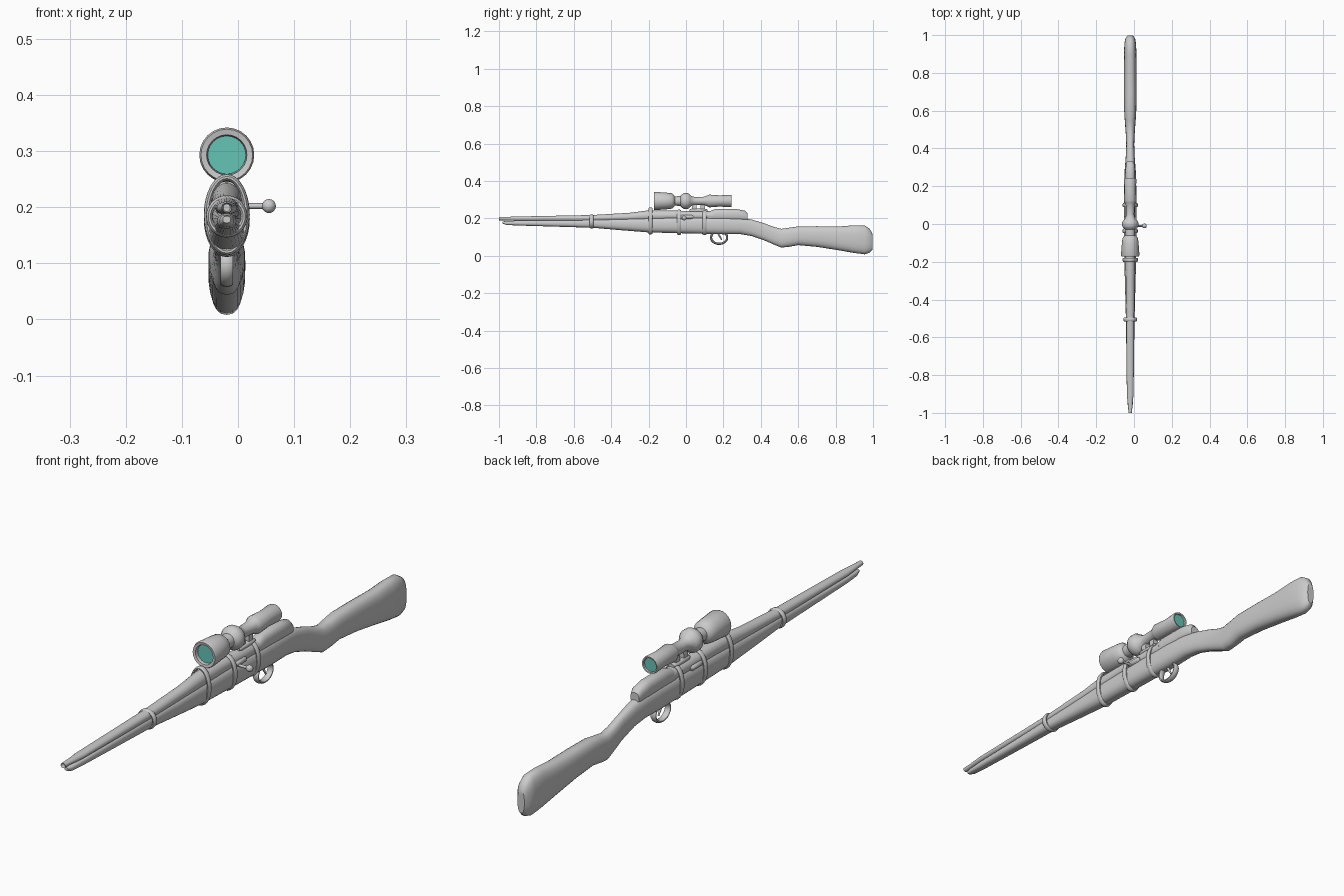
import bpy, bmesh, math
from mathutils import Vector, Matrix

cube = bpy.data.objects.get("Cube")
if cube:
    bpy.data.objects.remove(cube)

CX = -0.02          # centre line of the rifle
SCOPE_Z = 0.293


def material(name, colour):
    m = bpy.data.materials.new(name)
    m.use_nodes = True
    m.diffuse_color = colour
    m.node_tree.nodes["Principled BSDF"].inputs["Base Color"].default_value = colour
    return m


GREY = material("light grey", (0.6, 0.6, 0.6, 1))
TEAL = material("teal glass", (0.13, 0.55, 0.47, 1))


def finish(name, bm, mat=GREY, angle=40):
    bmesh.ops.recalc_face_normals(bm, faces=bm.faces)
    mesh = bpy.data.meshes.new(name)
    bm.to_mesh(mesh)
    bm.free()
    mesh.materials.append(mat)
    obj = bpy.data.objects.new(name, mesh)
    bpy.context.collection.objects.link(obj)
    bpy.ops.object.select_all(action='DESELECT')
    bpy.context.view_layer.objects.active = obj
    obj.select_set(True)
    bpy.ops.object.shade_smooth_by_angle(angle=math.radians(angle))
    return obj


def skin(bm, rings, closed=False):
    n = len(rings[0])
    pairs = list(zip(rings, rings[1:]))
    if closed:
        pairs.append((rings[-1], rings[0]))
    for a, b in pairs:
        for i in range(n):
            j = (i + 1) % n
            bm.faces.new((a[i], a[j], b[j], b[i]))
    if not closed:
        bm.faces.new(rings[0])
        bm.faces.new(rings[-1])


def loft(name, stations, power=0.85, sides=24):
    """Stations are (y, bottom, top, half width), joined by rounded sections."""
    bm = bmesh.new()
    rings = []
    for y, low, high, half in stations:
        ring = []
        for i in range(sides):
            a = math.tau * i / sides
            c, s = math.cos(a), math.sin(a)
            x = math.copysign(abs(c) ** power, c) * half
            z = math.copysign(abs(s) ** power, s) * (high - low) / 2
            ring.append(bm.verts.new((CX + x, y, (low + high) / 2 + z)))
        rings.append(ring)
    skin(bm, rings)
    return finish(name, bm)


def turned(name, profile, z, mat=GREY, sides=24):
    """Profile points are (y, radius), turned about a lengthwise axis."""
    bm = bmesh.new()
    rings = [[bm.verts.new((CX + r * math.cos(math.tau * i / sides), y,
                            z + r * math.sin(math.tau * i / sides)))
              for i in range(sides)] for y, r in profile]
    skin(bm, rings)
    return finish(name, bm, mat)


def hoop(name, centre, u, v, ru, rv, thick, wide, sides=32):
    """Rounded hoop in the plane of u and v, wide along the hoop's axis."""
    bm = bmesh.new()
    axis = u.cross(v)
    rings = []
    for i in range(sides):
        a = math.tau * i / sides
        out = u * math.cos(a) + v * math.sin(a)
        mid = centre + u * ru * math.cos(a) + v * rv * math.sin(a)
        rings.append([bm.verts.new(mid + out * thick * math.cos(t) + axis * wide * math.sin(t))
                      for t in (math.tau * k / 10 for k in range(10))])
    skin(bm, rings, closed=True)
    return finish(name, bm)


X, Y, Z = Vector((1, 0, 0)), Vector((0, 1, 0)), Vector((0, 0, 1))

# Wooden stock, from the fore end to the butt
loft("stock", [
    (-0.98, .172, .184, .007), (-0.96, .165, .186, .013), (-0.9, .162, .188, .017),
    (-0.7, .156, .191, .02), (-0.5, .15, .196, .023), (-0.35, .137, .2, .027),
    (-0.2, .125, .207, .031), (0, .12, .21, .033), (0.2, .115, .21, .032),
    (0.29, .116, .205, .029), (0.35, .106, .194, .024), (0.42, .082, .173, .021),
    (0.47, .06, .154, .023), (0.51, .044, .144, .026), (0.55, .048, .15, .029),
    (0.6, .057, .157, .032), (0.7, .048, .158, .033), (0.82, .029, .157, .033),
    (0.9, .015, .163, .033), (0.955, .008, .162, .031), (0.982, .016, .145, .026),
    (0.998, .032, .115, .014)], power=0.8)

# Barrel with a bored muzzle, and the action above the stock
loft("barrel", [
    (-0.985, .192, .206, .006), (-1, .19, .208, .009), (-0.96, .189, .208, .012),
    (-0.9, .187, .21, .018), (-0.5, .183, .218, .021), (-0.3, .185, .23, .023),
    (-0.2, .185, .243, .026), (-0.1, .19, .242, .026), (0.15, .19, .238, .026)], power=1)
loft("receiver", [
    (0.1, .19, .228, .02), (0.125, .185, .238, .025), (0.16, .185, .251, .026),
    (0.27, .185, .25, .026), (0.315, .185, .241, .023), (0.33, .185, .225, .018)])

# Bands around barrel and stock
for name, y, low, high, half in (("front", -0.505, .148, .219, .031), ("middle", -0.19, .116, .257, .035),
                                 ("action", -0.037, .113, .245, .035), ("rear", 0.1, .113, .245, .035)):
    hoop(name + "_band", Vector((CX, y, (low + high) / 2)), X, Z,
         half, (high - low) / 2 - .004, .006, .011)

# Trigger and its guard
hoop("trigger_guard", Vector((CX, 0.177, .098)), Y, Z, .043, .034, .006, .012)
bm = bmesh.new()
bmesh.ops.create_cone(bm, cap_ends=True, segments=10, radius1=.003, radius2=.006, depth=.045,
                      matrix=Matrix.Translation((CX, 0.18, .105)) @ Matrix.Rotation(.5, 4, 'X'))
finish("trigger", bm)

# Bolt body, handle and knob on the left side
loft("bolt", [(-0.03, .2, .218, .028), (-0.02, .194, .222, .034),
              (0.03, .194, .222, .034), (0.04, .2, .218, .028)])
bm = bmesh.new()
bmesh.ops.create_cone(bm, cap_ends=True, segments=12, radius1=.005, radius2=.005, depth=.06,
                      matrix=Matrix.Translation((.026, -0.01, .202)) @ Matrix.Rotation(math.pi / 2, 4, 'Y'))
bmesh.ops.create_uvsphere(bm, u_segments=16, v_segments=10, radius=.0125,
                          matrix=Matrix.Translation((.055, -0.01, .202)))
finish("bolt_handle", bm)

# Scope with recessed ends, its lenses and its mount
turned("scope", [
    (-0.155, .034), (-0.17, .036), (-0.172, .046), (-0.165, .049), (-0.1, .044), (-0.075, .041),
    (-0.066, .034), (-0.06, .025), (-0.03, .026), (-0.022, .036), (-0.01, .043), (0.008, .043),
    (0.02, .036), (0.03, .026), (0.05, .021), (0.1, .023), (0.113, .029), (0.125, .034),
    (0.18, .03), (0.235, .033), (0.243, .031), (0.242, .026), (0.232, .025)], SCOPE_Z)
turned("front_lens", [(-0.159, .034), (-0.154, .034)], SCOPE_Z, TEAL)
turned("rear_lens", [(0.231, .025), (0.236, .025)], SCOPE_Z, TEAL)
loft("scope_rail", [(0.02, .236, .248, .012), (0.03, .232, .252, .016),
                    (0.1, .232, .252, .016), (0.115, .236, .248, .012)])
for y in (0.045, 0.09):
    loft("scope_mount", [(y - .012, .235, .28, .011), (y + .012, .235, .28, .011)])
